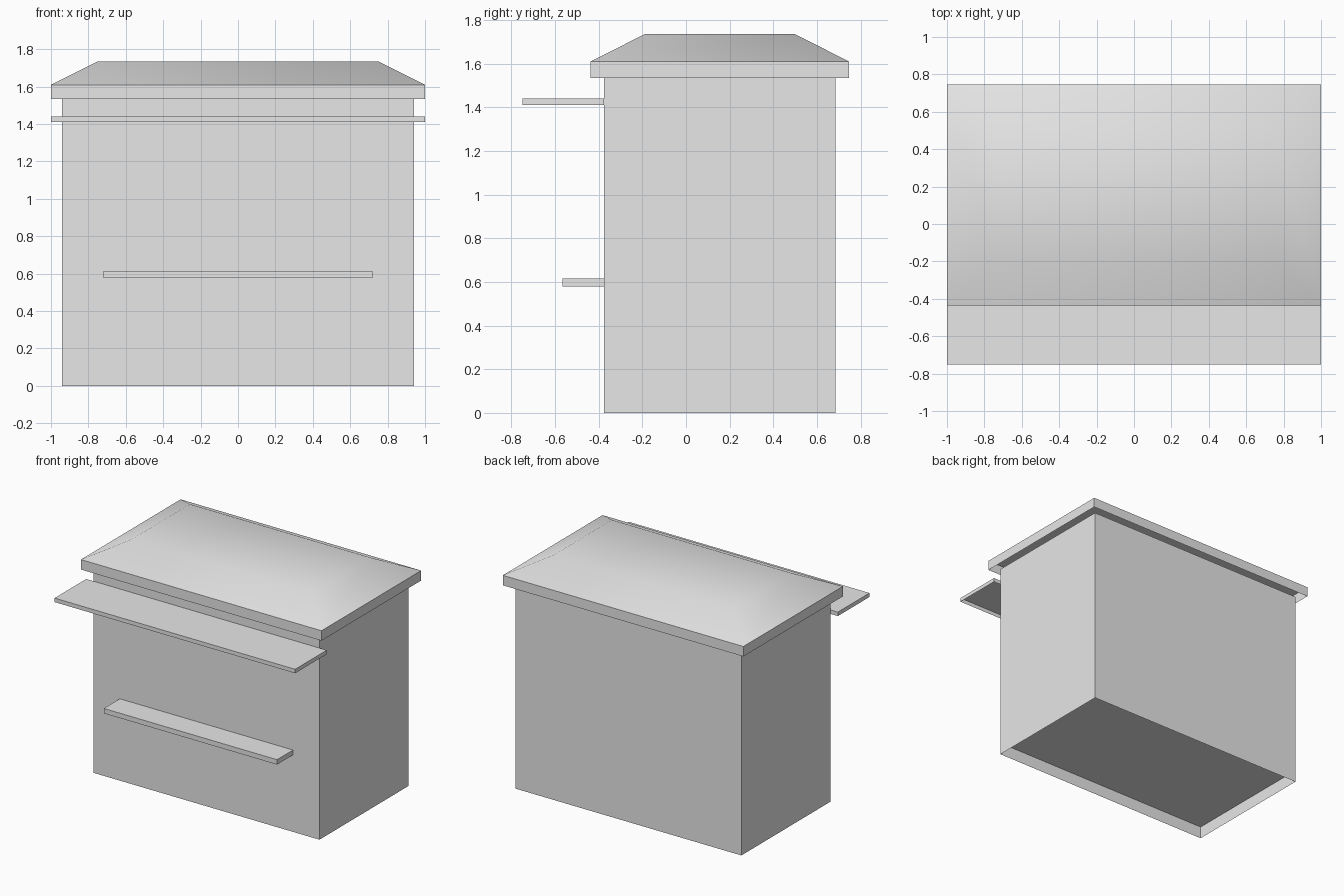
import bpy
import bmesh
import math

cube = bpy.data.objects.get("Cube")
if cube:
    bpy.data.objects.remove(cube, do_unlink=True)

grey = bpy.data.materials.new("light_grey")
grey.use_nodes = True
grey.diffuse_color = (0.8, 0.8, 0.8, 1)
grey.node_tree.nodes["Principled BSDF"].inputs["Base Color"].default_value = (0.8, 0.8, 0.8, 1)


def ring(bm, x, y0, y1, z):
    """Rectangle of vertices, counter-clockwise from above."""
    return [bm.verts.new(p) for p in ((-x, y0, z), (x, y0, z), (x, y1, z), (-x, y1, z))]


def band(bm, low, high):
    """Walls joining two rectangles."""
    for i in range(4):
        j = (i + 1) % 4
        bm.faces.new((low[i], low[j], high[j], high[i]))


def finish(bm, name):
    mesh = bpy.data.meshes.new(name)
    bm.to_mesh(mesh)
    bm.free()
    mesh.materials.append(grey)
    obj = bpy.data.objects.new(name, mesh)
    bpy.context.collection.objects.link(obj)
    return obj


def open_board(name, x, y0, y1, z0, z1):
    """Thin board with a hollow underside."""
    bm = bmesh.new()
    low, high = ring(bm, x, y0, y1, z0), ring(bm, x, y0, y1, z1)
    band(bm, low, high)
    bm.faces.new(high)
    return finish(bm, name)


# Booth walls with a floor raised above the ground
bm = bmesh.new()
rings = [ring(bm, 0.94, -0.375, 0.685, z) for z in (0, 0.093, 1.535)]
band(bm, rings[0], rings[1])
band(bm, rings[1], rings[2])
bm.faces.new(rings[1][::-1])
finish(bm, "booth_walls")

# Awning and counter on the front
open_board("front_awning", 1.0, -0.75, -0.375, 1.41, 1.44)
open_board("front_counter", 0.72, -0.565, -0.375, 0.578, 0.615)

# Hipped roof with a fascia, smooth across the slopes
bm = bmesh.new()
eave = ring(bm, 1.0, -0.437, 0.747, 1.535)
edge = ring(bm, 1.0, -0.437, 0.747, 1.61)
crown = ring(bm, 0.75, -0.19, 0.5, 1.735)
band(bm, eave, edge)
band(bm, edge, crown)
bm.faces.new(crown)
roof = finish(bm, "roof")

bpy.ops.object.select_all(action="DESELECT")
roof.select_set(True)
bpy.context.view_layer.objects.active = roof
bpy.ops.object.shade_smooth_by_angle(angle=math.radians(45))

# Flat ceiling inside the roof
bm = bmesh.new()
bm.faces.new(ring(bm, 1.0, -0.437, 0.747, 1.61)[::-1])
finish(bm, "roof_ceiling")
